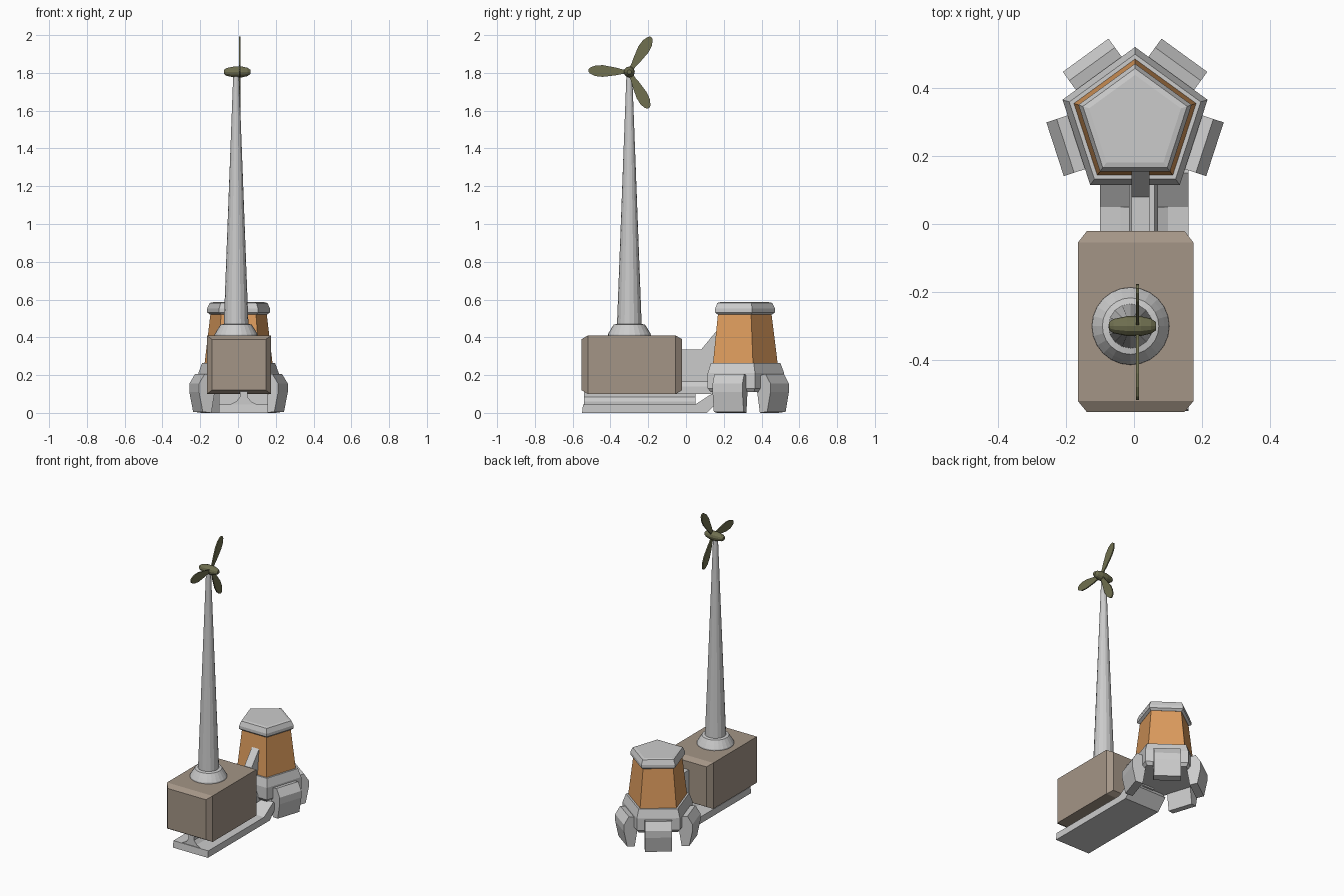
import bpy, bmesh
from math import sin, cos, pi, radians
from mathutils import Matrix, Vector

if "Cube" in bpy.data.objects:
    bpy.data.objects.remove(bpy.data.objects["Cube"])


def material(name, color):
    m = bpy.data.materials.new(name)
    m.diffuse_color = (*color, 1)
    m.use_nodes = True
    m.node_tree.nodes["Principled BSDF"].inputs["Base Color"].default_value = m.diffuse_color
    return m


BROWN = material("brown", (0.37, 0.30, 0.24))
ORANGE = material("orange", (0.72, 0.33, 0.11))
OLIVE = material("olive", (0.16, 0.16, 0.08))


def add(name, verts, faces, mat=None, matrix=Matrix()):
    bm = bmesh.new()
    vs = [bm.verts.new(matrix @ Vector(v)) for v in verts]
    for f in faces:
        bm.faces.new([vs[i] for i in f])
    bmesh.ops.recalc_face_normals(bm, faces=bm.faces)
    me = bpy.data.meshes.new(name)
    bm.to_mesh(me)
    bm.free()
    ob = bpy.data.objects.new(name, me)
    bpy.context.collection.objects.link(ob)
    if mat:
        me.materials.append(mat)
    return ob


def loft(name, rings, mat=None, matrix=Matrix()):
    """Skin equal-length rings of points and cap both ends."""
    n = len(rings[0])
    faces = [(k * n + i, k * n + (i + 1) % n, (k + 1) * n + (i + 1) % n, (k + 1) * n + i)
             for k in range(len(rings) - 1) for i in range(n)]
    faces += [tuple(range(n)), tuple(range((len(rings) - 1) * n, len(rings) * n))]
    return add(name, [p for r in rings for p in r], faces, mat, matrix)


def turned(name, profile, sides, mat=None, matrix=Matrix(), start=pi / 2):
    """Turn (radius, height) pairs round z."""
    ang = [start + 2 * pi * i / sides for i in range(sides)]
    return loft(name, [[(r * cos(a), r * sin(a), h) for a in ang] for r, h in profile], mat, matrix)


def slab(name, outline, x0, x1, mat=None, matrix=Matrix()):
    """Extrude a (y, z) outline along x."""
    return loft(name, [[(x, y, z) for y, z in outline] for x in (x0, x1)], mat, matrix)


# sled: bottom flange with upturned end, web and rail
slab("sled_flange", [(-0.55, 0.0), (0.11, 0.0), (0.18, 0.07), (0.15, 0.11),
                     (0.05, 0.045), (-0.545, 0.045)], -0.10, 0.16)
web = [(-0.05, 0.04), (0.11, 0.04), (0.07, 0.06), (0.05, 0.085), (0.05, 0.13),
       (0.01, 0.13), (0.01, 0.085), (-0.01, 0.06)]
loft("sled_web", [[(x, y, z) for x, z in web] for y in (-0.54, 0.05)])
rail = [(-0.015, 0.10), (-0.015, 0.14), (-0.005, 0.165), (0.06, 0.165), (0.07, 0.14), (0.07, 0.10)]
loft("sled_rail", [[(x, y, z) for x, z in rail] for y in (-0.50, 0.17)])

# brace between the two bodies
slab("brace_fin", [(-0.04, 0.15), (0.20, 0.15), (0.20, 0.46), (0.175, 0.45),
                   (0.08, 0.335), (-0.04, 0.335)], -0.008, 0.045)

# brown housing with bevelled ends
rings = []
for y, inset in [(-0.553, 0.027), (-0.52, 0), (-0.055, 0), (-0.02, 0.027)]:
    x0, x1, z0, z1 = -0.165 + inset, 0.175 - inset, 0.10 + inset * .75, 0.41 - inset * .75
    if inset == 0:
        z0, z1 = 0.10, 0.41
    rings.append([(x0, y, z0), (x1, y, z0), (x1, y, z1), (x0, y, z1)])
loft("housing", rings, BROWN)

# mast and its collar
mast_at = Matrix.Translation((-0.01, -0.30, 0))
turned("mast_collar", [(0.115, 0.40), (0.113, 0.418), (0.10, 0.44), (0.083, 0.467), (0.06, 0.472)],
       24, None, mast_at)
turned("mast", [(0.066, 0.45), (0.015, 1.80)], 16, None, mast_at)

# rotor hub, a spindle along x
hub_at = Matrix.Translation((0, -0.30, 1.805)) @ Matrix.Rotation(radians(90), 4, 'Y')
turned("rotor_hub", [(0.012, -0.073), (0.021, -0.06), (0.029, -0.02), (0.029, 0.02),
                     (0.022, 0.05), (0.012, 0.065)], 12, OLIVE, hub_at)

# three flat paddle blades
half = [(0.01, 0.012), (0.04, 0.013), (0.07, 0.020), (0.14, 0.031), (0.18, 0.028), (0.208, 0.016), (0.217, 0.006)]
for i, deg in enumerate((178, 58, -62)):
    m = Matrix.Translation((0.01, -0.30, 1.805)) @ Matrix.Rotation(radians(deg), 4, 'X')
    outline = half + [(r, -w) for r, w in reversed(half)]
    slab(f"rotor_blade_{i + 1}", outline, -0.004, 0.004, OLIVE, m)

# pentagonal turret: base, coloured body, cap
turret_at = Matrix.Translation((0.003, 0.296, 0))
turned("turret_base", [(0.205, 0.11), (0.224, 0.13), (0.224, 0.21), (0.203, 0.265), (0.18, 0.265)],
       5, None, turret_at)
turned("turret_body", [(0.190, 0.255), (0.156, 0.53)], 5, ORANGE, turret_at)
turned("turret_cap", [(0.158, 0.52), (0.175, 0.532), (0.175, 0.552), (0.161, 0.582), (0.142, 0.586)],
       5, None, turret_at)

# four feet on the free faces of the turret
foot = [(0.165, 0.195), (0.215, 0.206), (0.247, 0.155), (0.247, 0.11), (0.226, 0.006),
        (0.178, 0.0), (0.160, 0.11)]
for i, deg in enumerate((-18, 54, 126, 198)):
    m = turret_at @ Matrix.Rotation(radians(deg - 90), 4, 'Z')
    slab(f"foot_{i + 1}", foot, -0.083, 0.083, None, m)
